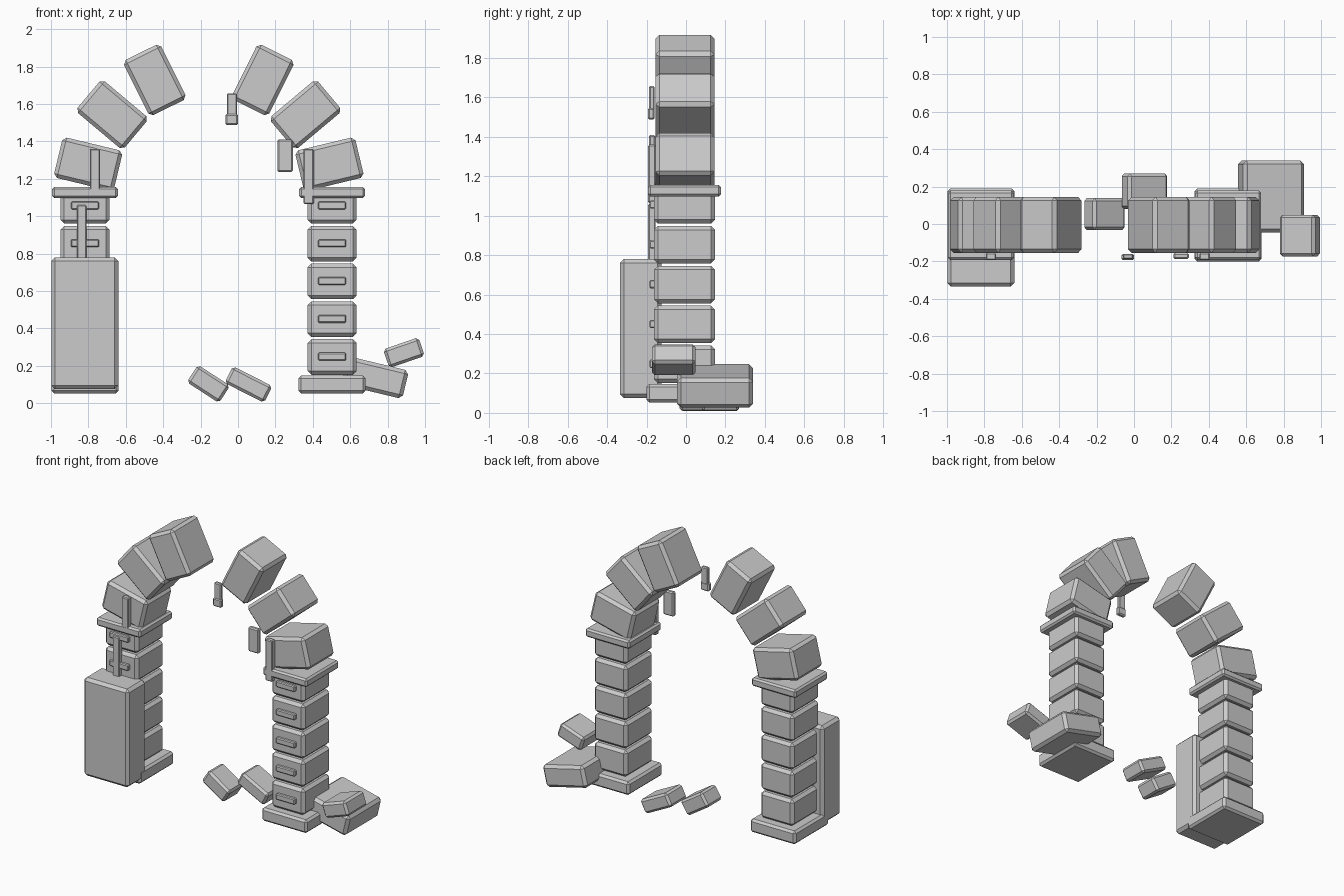
import bpy
import math

cube = bpy.data.objects.get("Cube")
if cube:
    bpy.data.objects.remove(cube, do_unlink=True)

stone = bpy.data.materials.new("grey_stone")
stone.use_nodes = True
GREY = (0.6, 0.6, 0.6, 1)
stone.diffuse_color = GREY
stone.node_tree.nodes["Principled BSDF"].inputs["Base Color"].default_value = GREY


def block(name, centre, size, tilt=0, bevel=0.02):
    """Chamfered box; tilt is its slope in degrees as seen from the front."""
    bpy.ops.mesh.primitive_cube_add(size=1, location=centre)
    ob = bpy.context.object
    ob.name = name
    ob.scale = size
    bpy.ops.object.transform_apply(location=False, rotation=False, scale=True)
    ob.rotation_euler.y = -math.radians(tilt)
    mod = ob.modifiers.new("chamfer", 'BEVEL')
    mod.width = bevel
    mod.segments = 1
    ob.data.materials.append(stone)
    return ob


def span(name, x, y, z, bevel=0.02):
    """Upright block given by its extents."""
    lo_hi = (x, y, z)
    return block(name, [(a + b) / 2 for a, b in lo_hi],
                 [b - a for a, b in lo_hi], bevel=bevel)


# Columns: base, five stacked blocks with raised plates, capital
for side, cx in (("right", -0.818), ("left", 0.503)):
    block(side + "_column_base", (cx, -0.005, 0.1), (0.36, 0.39, 0.095), bevel=0.015)
    for i in range(5):
        z = 0.247 + 0.202 * i
        block(f"{side}_column_block_{i + 1}", (cx, -0.008, z), (0.262, 0.31, 0.19))
        block(f"{side}_column_plate_{i + 1}", (cx, -0.17, z + 0.002),
              (0.15, 0.03, 0.042), bevel=0.006)
    block(side + "_capital", (cx, -0.007, 1.127), (0.352, 0.37, 0.06), bevel=0.012)

# Broken arch: three wedge stones each side, mirrored about the arch centre
ARCH_X = -0.156
for side, s in (("right", -1), ("left", 1)):
    for i, (dx, z, tilt) in enumerate(((0.645, 1.278, 13.5),
                                       (0.517, 1.543, 40),
                                       (0.289, 1.728, 63.5))):
        block(f"{side}_arch_stone_{i + 1}", (ARCH_X + s * dx, -0.005, z),
              (0.33, 0.3, 0.222), tilt=s * tilt)

# Slab leaning against the right column
span("front_slab", (-0.998, -0.64), (-0.335, -0.125), (0.075, 0.78))

# Thin strips on the front, and loose floating pieces
FRONT = (-0.192, -0.155)
span("right_lower_strip", (-0.862, -0.81), FRONT, (0.76, 1.06), 0.006)
span("right_upper_strip", (-0.792, -0.738), FRONT, (1.14, 1.36), 0.006)
span("left_strip", (0.35, 0.405), FRONT, (1.065, 1.36), 0.006)
span("floating_chip", (0.21, 0.293), (-0.188, -0.155), (1.235, 1.41), 0.008)
span("hanging_strip", (-0.06, -0.006), (-0.187, -0.16), (1.535, 1.657), 0.006)
span("hanging_strip_end", (-0.067, 0.0), (-0.193, -0.16), (1.487, 1.547), 0.008)

# Fallen stones on the ground
block("rubble_small_right", (-0.158, 0.053, 0.103), (0.205, 0.17, 0.11), -33, 0.015)
block("rubble_small_middle", (0.056, 0.175, 0.1), (0.237, 0.19, 0.1), -27, 0.015)
block("rubble_large", (0.733, 0.147, 0.137), (0.335, 0.385, 0.155), -13.5)
block("rubble_top", (0.887, -0.062, 0.27), (0.2, 0.222, 0.105), 19, 0.015)
